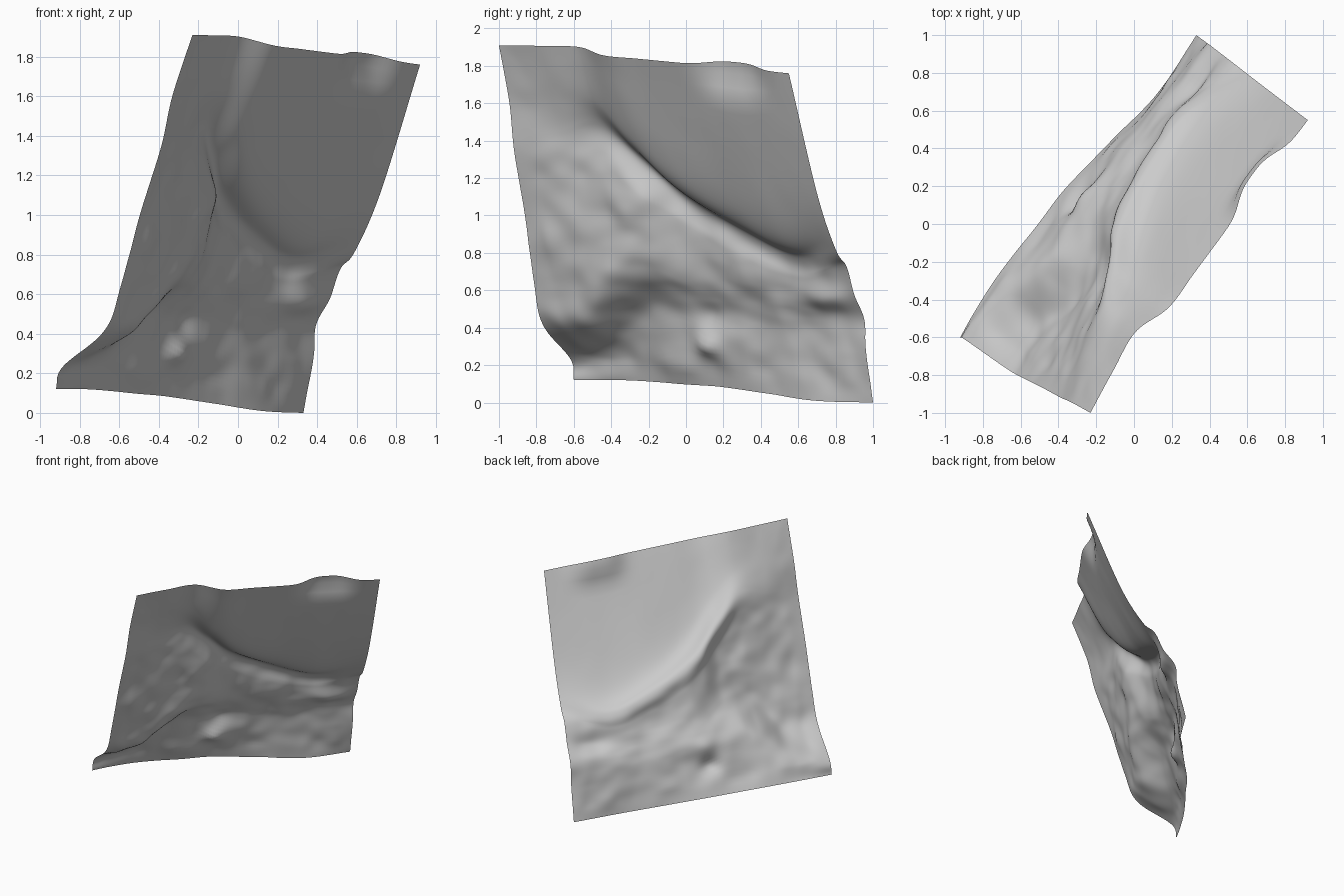
import bpy, bmesh, math
from mathutils import Vector, noise

if "Cube" in bpy.data.objects:
    bpy.data.objects.remove(bpy.data.objects["Cube"])

# Corners of the tilted rock sheet
A, B = Vector((-.23, -1, 1.91)), Vector((.92, .55, 1.76))   # top edge
C, D = Vector((-.92, -.6, .12)), Vector((.33, 1, 0))        # bottom edge
N = Vector((-.716, .570, .404))                             # outward side

# Cross-sections across the sheet: station, then (distance down, relief) from
# top edge, shelf back, shelf rim, under rim, cliff, hollow, lower ledge, foot
SECTIONS = [
    (0.00, [(0, 0), (.17, -.02), (.30, -.068), (.48, -.096), (.67, -.145), (.80, -.15), (.94, .01), (1, 0)]),
    (0.13, [(0, .04), (.18, .035), (.29, .01), (.45, -.05), (.64, -.11), (.78, -.12), (.91, .03), (1, .04)]),
    (0.25, [(0, .07), (.15, .06), (.26, .09), (.36, .02), (.53, -.04), (.66, -.085), (.82, .05), (1, .05)]),
    (0.36, [(0, .0), (.24, .03), (.35, .125), (.43, .045), (.54, -.01), (.64, -.01), (.77, .065), (1, .05)]),
    (0.48, [(0, 0), (.35, .03), (.46, .145), (.54, .11), (.63, .10), (.72, .09), (.81, .09), (1, .05)]),
    (0.65, [(0, 0), (.43, .04), (.55, .145), (.62, .12), (.70, .10), (.77, .09), (.84, .075), (1, .01)]),
    (0.82, [(0, 0), (.47, .02), (.60, .11), (.66, .10), (.72, .08), (.78, .085), (.85, .06), (1, -.03)]),
    (1.00, [(0, 0), (.36, -.02), (.54, .015), (.60, .065), (.68, .07), (.77, .10), (.85, .05), (1, 0)]),
]
grid = [[Vector((s, w, h)) for w, h in pts] for s, pts in SECTIONS]


def spline(pts, q):
    """Catmull-Rom point at fractional index q."""
    n = len(pts) - 1
    i = min(int(q), n - 1)
    t = q - i
    p1, p2 = pts[i], pts[i + 1]
    p0 = pts[i - 1] if i else p1 * 2 - p2
    p3 = pts[i + 2] if i + 2 <= n else p2 * 2 - p1
    return (p1 * 2 + (p2 - p0) * t + (p0 * 2 - p1 * 5 + p2 * 4 - p3) * t * t
            + (p1 * 3 - p0 - p2 * 3 + p3) * t ** 3) * .5


def bump(s, w, s0, w0, rs, rw, height, power=2):
    return height * math.exp(-abs((s - s0) / rs) ** power - abs((w - w0) / rw) ** power)


def surface(qs, qw):
    s, w, h = spline([spline(row, qw) for row in grid], qs)
    s, w = min(max(s, 0), 1), min(max(w, 0), 1)
    h += bump(s, w, .79, 0, .10, .07, .07, 3)     # knob on the top edge
    h += bump(s, w, .48, .80, .05, .04, .03)      # lip over the small pit
    h -= bump(s, w, .46, .875, .04, .03, .045)    # small pit
    h -= bump(s, w, .91, .70, .06, .04, .03)      # dent by the right edge
    # Rough rock below the rim and on the promontory, calm slope above
    rough = min(1, max(0, qw - 1.7)) + max(0, 1 - s / .3) * .4
    rough = .08 + .92 * min(1, rough)
    edge = min(1, 14 * min(s, 1 - s, w, 1 - w) + .15)
    p = Vector((s * 2, w * 2, 3.7))
    h += .024 * rough * edge * (noise.noise(p * 3.5) + .45 * noise.noise(p * 8))
    return A.lerp(B, s).lerp(C.lerp(D, s), w) + N * h


# Loft the sheet
STEPS = 14
count = 7 * STEPS + 1
bm = bmesh.new()
rows = [[bm.verts.new(surface(i / STEPS, j / STEPS)) for j in range(count)]
        for i in range(count)]
for a, b in zip(rows, rows[1:]):
    for j in range(count - 1):
        bm.faces.new((a[j], a[j + 1], b[j + 1], b[j])).smooth = True
bm.normal_update()
if sum((f.normal for f in bm.faces), Vector()).dot(N) < 0:
    bmesh.ops.reverse_faces(bm, faces=bm.faces[:])
mesh = bpy.data.meshes.new("rock_cliff")
bm.to_mesh(mesh)
bm.free()
bpy.context.collection.objects.link(bpy.data.objects.new("rock_cliff", mesh))
